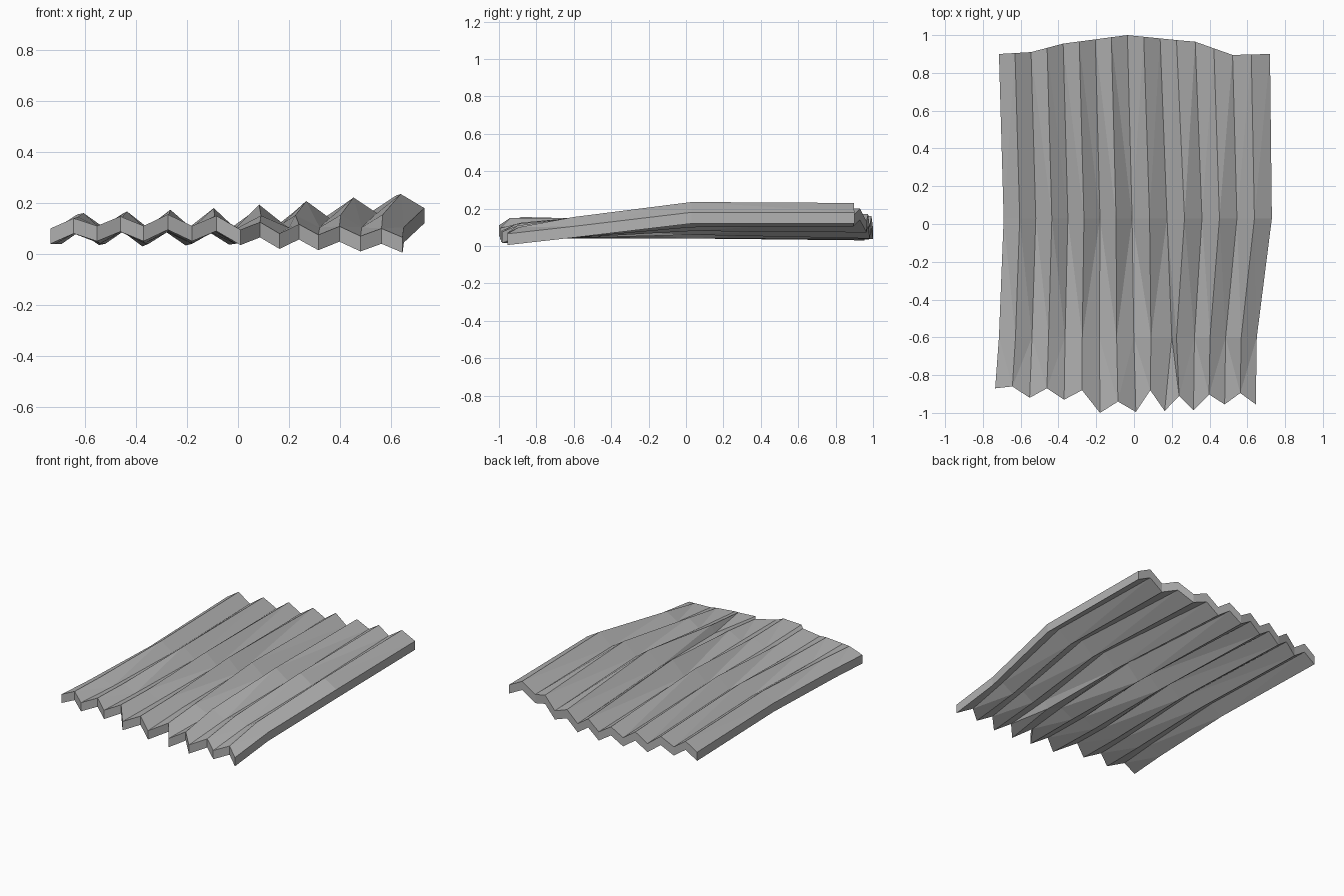
import bpy
import bmesh

cube = bpy.data.objects.get("Cube")
if cube:
    bpy.data.objects.remove(cube, do_unlink=True)

FOLDS = 17          # lines across the sheet; odd lines are ridges
THICKNESS = 0.06


def along(keys, line):
    """Linear interpolation through {line: value} keys, held at both ends."""
    stops = sorted(keys)
    if line <= stops[0]:
        return keys[stops[0]]
    for low, high in zip(stops, stops[1:]):
        if line <= high:
            share = (line - low) / (high - low)
            return keys[low] + share * (keys[high] - keys[low])
    return keys[stops[-1]]


# Cross-sections from front to back: line positions, edge depth, fold heights
front = dict(
    x={0: -.735, 4: -.37, 8: .01, 12: .315, 16: .645},
    ridge_y={1: -.86, 5: -.88, 7: -.94, 9: -.88, 11: -.91, 15: -.895},
    valley_y={0: -.87, 2: -.92, 4: -.93, 6: -1, 12: -.985, 14: -.955},
    ridge={1: .14, 5: .155, 7: .15, 9: .125, 15: .1},
    valley={0: .1, 2: .11, 6: .11, 10: .08, 16: .065})
slope = dict(
    x={0: -.715, 4: -.365, 9: .09, 10: .2, 11: .225, 12: .32, 16: .65},
    ridge_y={0: -.6},
    valley_y={0: -.6},
    ridge={1: .145, 15: .155},
    valley={0: .1, 16: .105})
crest = dict(
    x={0: -.69, 8: -.01, 16: .73},
    ridge_y={0: .03},
    valley_y={0: .03},
    ridge={1: .16, 7: .18, 15: .235},
    valley={0: .1, 8: .1, 12: .14, 16: .18})
back_edge = {0: .9, 2: .91, 4: .955, 8: 1, 12: .965, 14: .895, 16: .9}
back = dict(
    x={0: -.715, 8: -.035, 11: .225, 16: .72},
    ridge_y=back_edge,
    valley_y=back_edge,
    ridge={1: .155, 7: .15, 11: .17, 15: .23},
    valley={0: .1, 4: .09, 10: .1, 14: .165, 16: .18})

# Top surface of the folded sheet
bm = bmesh.new()
rows = []
for section in (front, slope, crest, back):
    row = []
    for line in range(FOLDS):
        kind = "ridge" if line % 2 else "valley"
        row.append(bm.verts.new((along(section["x"], line),
                                 along(section[kind + "_y"], line),
                                 along(section[kind], line))))
    rows.append(row)
for near, far in zip(rows, rows[1:]):
    for i in range(FOLDS - 1):
        bm.faces.new((near[i], near[i + 1], far[i + 1], far[i]))
bmesh.ops.triangulate(bm, faces=bm.faces[:])

# Underside and rim: drop a copy of the surface straight down
top_faces = bm.faces[:]
result = bmesh.ops.extrude_face_region(bm, geom=top_faces, use_keep_orig=True)
lower = [item for item in result["geom"] if isinstance(item, bmesh.types.BMVert)]
bmesh.ops.translate(bm, verts=lower, vec=(0, 0, -THICKNESS))
bmesh.ops.recalc_face_normals(bm, faces=bm.faces[:])

mesh = bpy.data.meshes.new("corrugated_sheet")
bm.to_mesh(mesh)
bm.free()
sheet = bpy.data.objects.new("corrugated_sheet", mesh)
bpy.context.collection.objects.link(sheet)

# Plain grey metal
colour = (.45, .45, .45, 1)
grey = bpy.data.materials.new("sheet_grey")
grey.use_nodes = True
grey.diffuse_color = colour
for node in grey.node_tree.nodes:
    if node.type == "BSDF_PRINCIPLED":
        node.inputs["Base Color"].default_value = colour
mesh.materials.append(grey)
